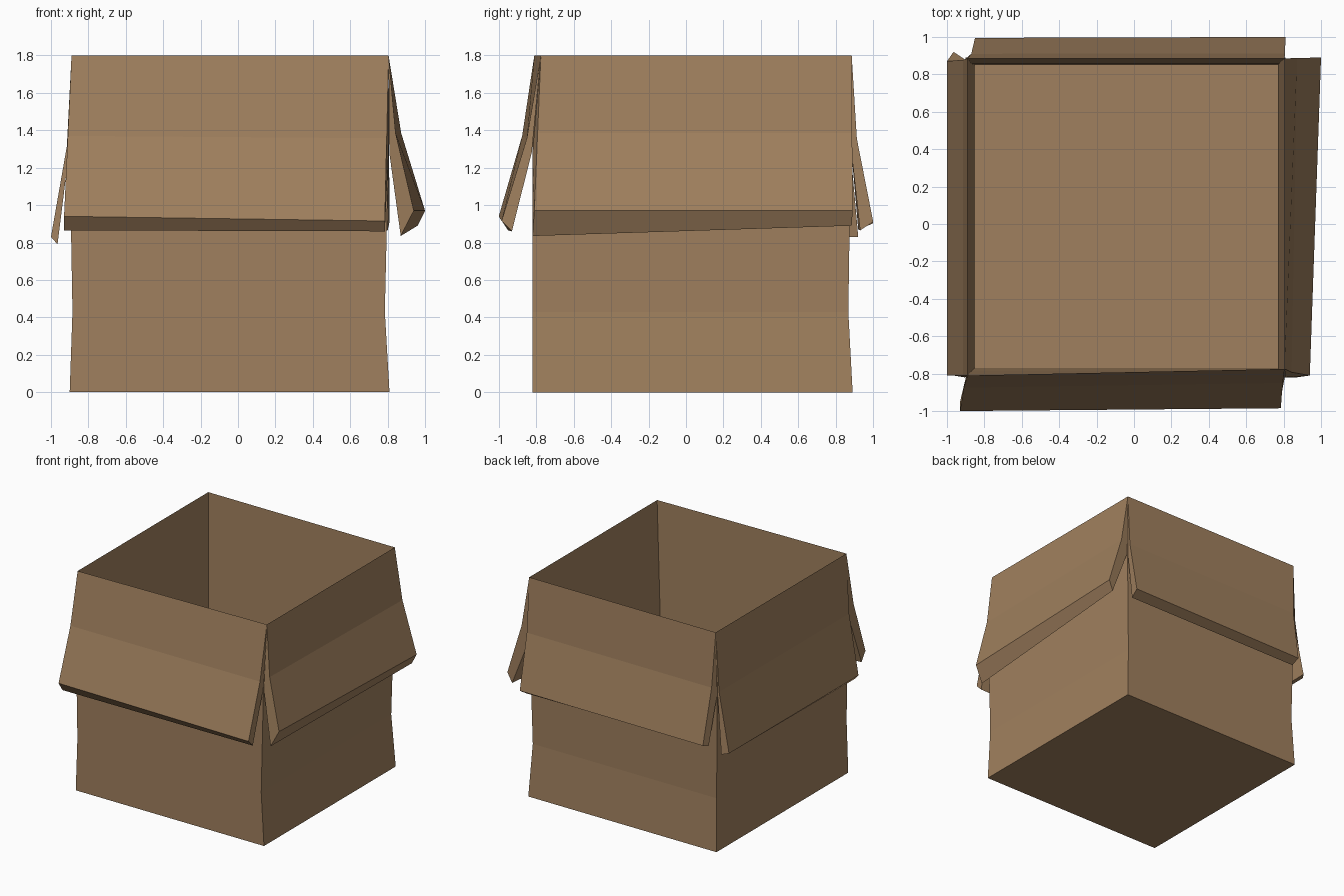
import bpy, bmesh
from mathutils import Vector

cube = bpy.data.objects.get("Cube")
if cube:
    bpy.data.objects.remove(cube, do_unlink=True)

# Cardboard material
cardboard = bpy.data.materials.new("cardboard brown")
cardboard.use_nodes = True
colour = (0.352, 0.216, 0.112, 1)
cardboard.diffuse_color = colour
bsdf = cardboard.node_tree.nodes["Principled BSDF"]
bsdf.inputs["Base Color"].default_value = colour
bsdf.inputs["Roughness"].default_value = 0.9


def make_object(name, bm):
    bmesh.ops.recalc_face_normals(bm, faces=bm.faces)
    mesh = bpy.data.meshes.new(name)
    bm.to_mesh(mesh)
    bm.free()
    mesh.materials.append(cardboard)
    obj = bpy.data.objects.new(name, mesh)
    bpy.context.collection.objects.link(obj)
    return obj


def loft(name, rings):
    """Skin a row of closed rings and cap both ends."""
    bm = bmesh.new()
    rows = [[bm.verts.new(p) for p in ring] for ring in rings]
    for a, b in zip(rows, rows[1:]):
        for i in range(len(a)):
            j = (i + 1) % len(a)
            bm.faces.new((a[i], a[j], b[j], b[i]))
    bm.faces.new(rows[0])
    bm.faces.new(rows[-1])
    return make_object(name, bm)


def rectangle(x0, x1, y0, y1, z):
    """Corners: front right, front left, back left, back right."""
    return [Vector(p) for p in ((x0, y0, z), (x1, y0, z), (x1, y1, z), (x0, y1, z))]


# Box body: outside walls up to a sharp rim, then down the inside to the floor
base = rectangle(-0.90, 0.81, -0.82, 0.89, 0)
waist = rectangle(-0.885, 0.785, -0.82, 0.867, 0.43)
shoulder = rectangle(-0.90, 0.805, -0.82, 0.88, 1.28)
rim = rectangle(-0.89, 0.805, -0.81, 0.885, 1.8)
rim[1].y = -0.775
inner_waist = rectangle(-0.868, 0.772, -0.785, 0.855, 0.45)
floor = rectangle(-0.85, 0.77, -0.77, 0.85, 0.04)
loft("box_body", [base, waist, shoulder, rim, inner_waist, floor])


def flap(name, first, outward, outer, inner):
    """Folded flap hanging from one rim edge, given its two lower edges."""
    out = Vector(outward)
    ends = []
    for k in range(2):
        corner = (first + k) % 4
        top, low = rim[corner], Vector(outer[k])
        bend = top.lerp(low, 0.5) - out * 0.03
        touch = shoulder[corner] + out * 0.004
        ends.append([top, bend, low, Vector(inner[k]), touch])
    return loft(name, ends)


# Four flaps, each slightly uneven
flap("front_flap", 0, (0, -1, 0),
     [(-0.93, -1, 0.94), (0.785, -0.985, 0.915)],
     [(-0.93, -0.95, 0.865), (0.785, -0.93, 0.86)])
flap("left_flap", 1, (1, 0, 0),
     [(0.94, -0.81, 0.97), (1, 0.89, 0.97)],
     [(0.87, -0.82, 0.835), (0.96, 0.885, 0.89)])
flap("back_flap", 2, (0, 1, 0),
     [(0.81, 1, 0.91), (-0.85, 0.995, 0.9)],
     [(0.8, 0.93, 0.865), (-0.85, 0.92, 0.87)])
flap("right_flap", 3, (-1, 0, 0),
     [(-1, 0.87, 0.83), (-1, -0.81, 0.83)],
     [(-0.965, 0.92, 0.83), (-0.965, -0.81, 0.79)])
